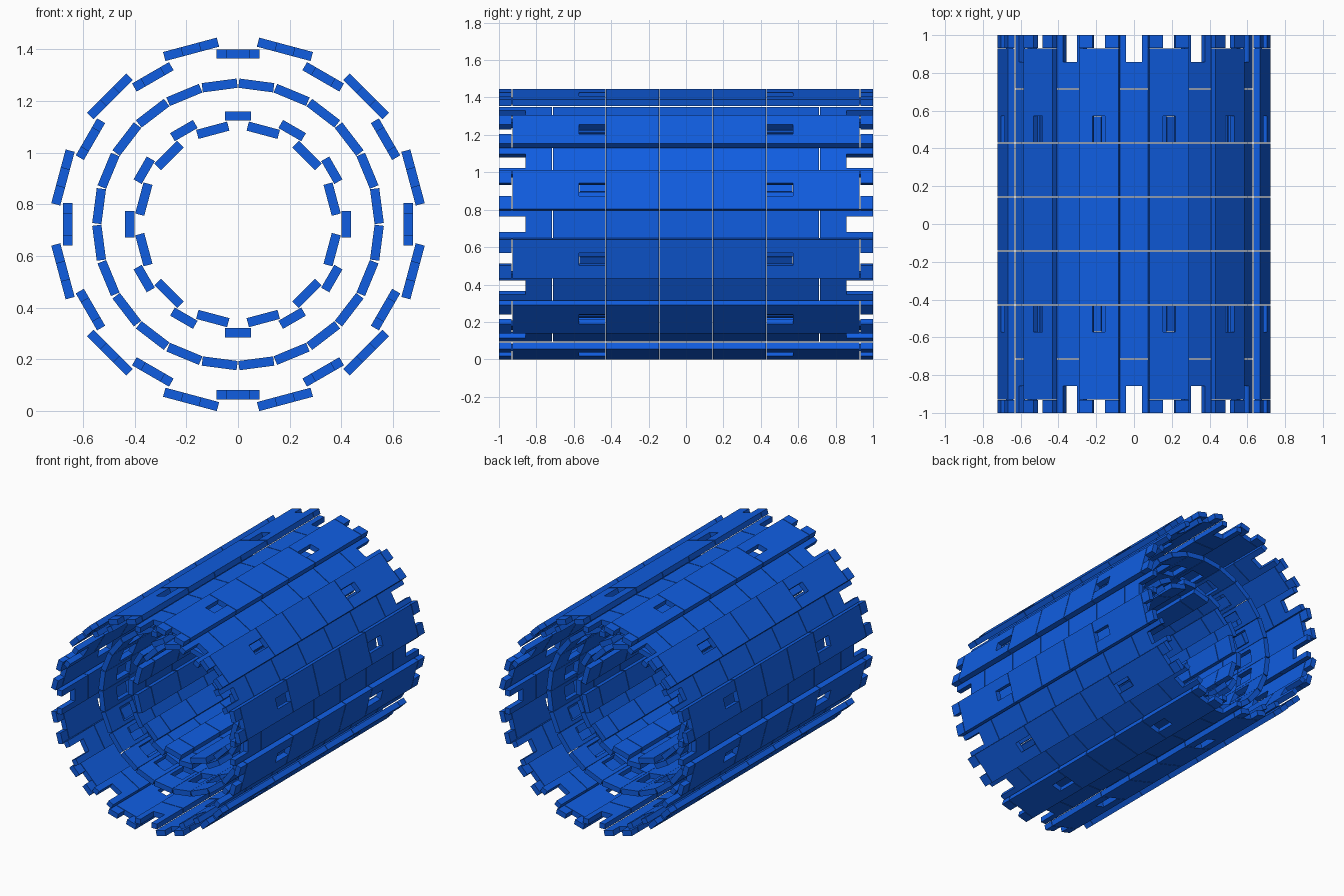
import bpy, bmesh
from math import radians
from mathutils import Matrix

if "Cube" in bpy.data.objects:
    bpy.data.objects.remove(bpy.data.objects["Cube"])

CZ = 0.722       # axis height of the drum
T = 0.036        # plank thickness
GAP = 0.004      # seam between tiles
U = 2 / 7        # tile length

mat = bpy.data.materials.new("blue")
mat.diffuse_color = (0.005, 0.11, 0.75, 1)
mat.use_nodes = True
mat.node_tree.nodes["Principled BSDF"].inputs["Base Color"].default_value = mat.diffuse_color


def add_prism(bm, pts, M):
    """Extrude an (x, y) outline to plank thickness and place it with M."""
    face = bm.faces.new([bm.verts.new((x, y, -T / 2)) for x, y in pts])
    r = bmesh.ops.extrude_face_region(bm, geom=[face])
    top = [g for g in r["geom"] if isinstance(g, bmesh.types.BMVert)]
    bmesh.ops.translate(bm, verts=top, vec=(0, 0, T))
    bmesh.ops.transform(bm, matrix=M, verts=list(set(face.verts) | set(top)))


def tile_outlines(w, n, y0, y1, notch):
    """Outlines of one tile: plain, split into two tabs, or notched at an end."""
    a, b = y0 + GAP / 2, (y1 if y1 > 0.99 else y1 - GAP / 2)
    h, k = w / 2, n / 2
    if notch is None:
        return [[(-h, a), (h, a), (h, b), (-h, b)]]
    if notch == "tabs":
        return [[(-h, a), (-k, a), (-k, b), (-h, b)],
                [(k, a), (h, a), (h, b), (k, b)]]
    if notch == "start":
        c = y0 + U / 2
        return [[(-h, a), (-k, a), (-k, c), (k, c), (k, a), (h, a), (h, b), (-h, b)]]
    c = y1 - U / 2
    return [[(-h, a), (h, a), (h, b), (k, b), (k, c), (-k, c), (-k, b), (-h, b)]]


def ring(name, count, start, radius, w, n, tiles):
    """Ring of tiled planks; tiles are listed for +y and mirrored to -y."""
    bm = bmesh.new()
    for i in range(count):
        M = (Matrix.Translation((0, 0, CZ))
             @ Matrix.Rotation(radians(start + i * 360 / count), 4, 'Y')
             @ Matrix.Translation((0, 0, radius)))
        # middle tile straddling y = 0
        h, m = w / 2, U / 2 - GAP / 2
        add_prism(bm, [(-h, -m), (h, -m), (h, m), (-h, m)], M)
        for y0, y1, notch in tiles:
            for pts in tile_outlines(w, n, y0, y1, notch):
                for s in (1, -1):
                    add_prism(bm, [(x, s * y) for x, y in pts], M)
    bmesh.ops.recalc_face_normals(bm, faces=bm.faces[:])
    me = bpy.data.meshes.new(name)
    bm.to_mesh(me)
    bm.free()
    me.materials.append(mat)
    ob = bpy.data.objects.new(name, me)
    bpy.context.collection.objects.link(ob)


a, b, c = U / 2, 1.5 * U, 2.5 * U    # tile boundaries along the axis

# outer shell: raised planks with slots, and recessed planks with forked ends
ring("outer_raised_planks", 12, 15, 0.701, 0.215, 0.07,
     [(a, b, None), (b, 0.93, "start"), (0.93, 1.0, "tabs")])
ring("outer_recessed_planks", 12, 0, 0.659, 0.165, 0.085,
     [(a, b, None), (b, c, None), (c, 1.0, "end")])

# middle shell: one even layer
ring("middle_planks", 24, 7.5, 0.542, 0.136, 0.09,
     [(a, b, None), (b, c, "start")])

# inner shell: raised and recessed planks, shorter than the others
ring("inner_raised_planks", 12, 0, 0.419, 0.102, 0.05,
     [(a, b, None), (b, 2 * U, None)])
ring("inner_recessed_planks", 12, 15, 0.377, 0.124, 0.05,
     [(a, b, None), (b, 2 * U, None)])
